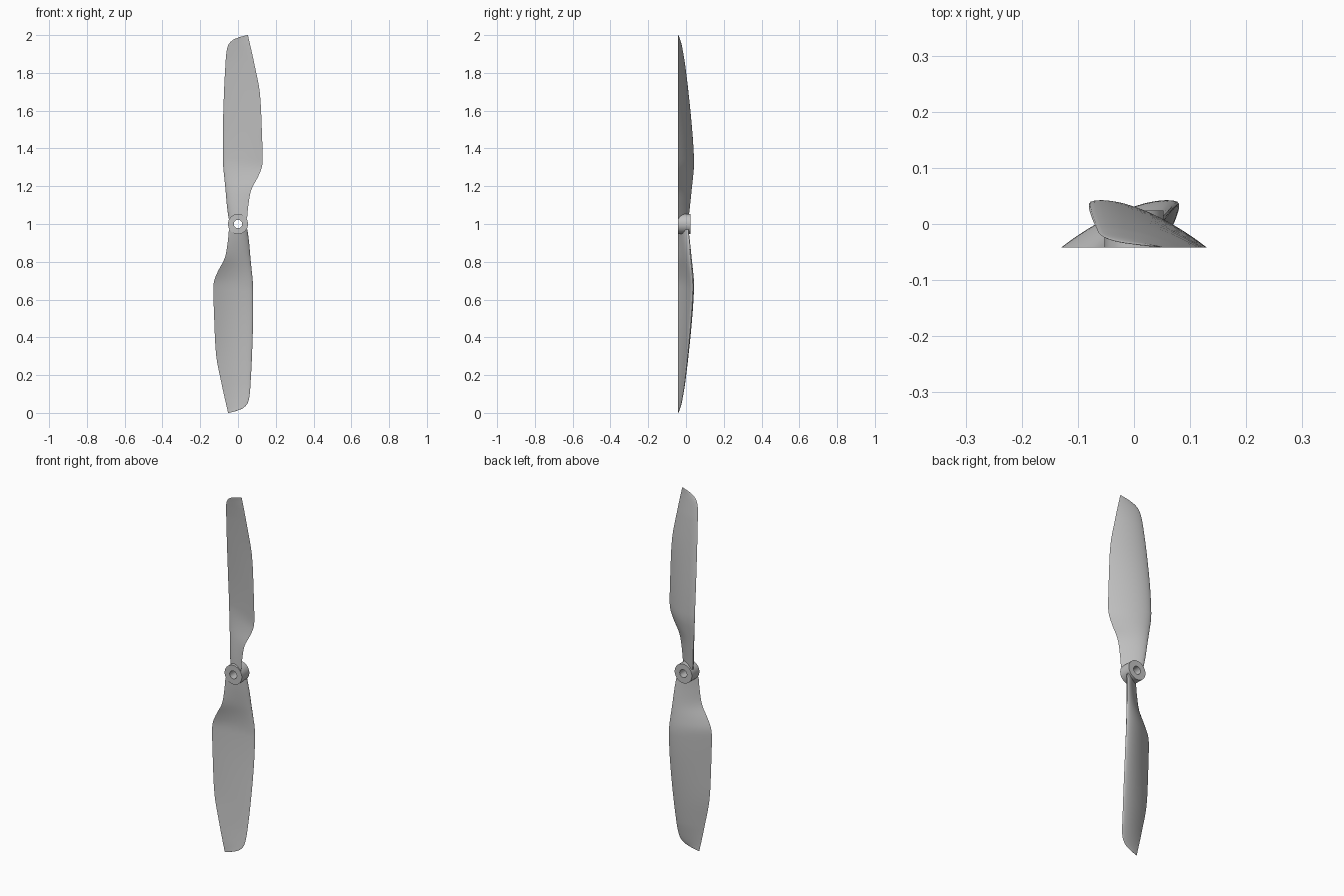
import bpy
import bmesh
import math

if "Cube" in bpy.data.objects:
    bpy.data.objects.remove(bpy.data.objects["Cube"], do_unlink=True)

FRONT = -0.042   # plane shared by the hub face and trailing edges
MID_Z = 1.0      # height of the spin axis

grey = bpy.data.materials.new("plain grey")
grey.use_nodes = True
grey.diffuse_color = (0.53, 0.53, 0.53, 1)
grey.node_tree.nodes["Principled BSDF"].inputs["Base Color"].default_value = grey.diffuse_color

# Blade stations: radius, leading x, leading y, trailing x, thickness, camber
STATIONS = [
    (0.03, -0.050, 0.008, 0.048, 0.026, 0.002),
    (0.10, -0.059, 0.016, 0.055, 0.026, 0.004),
    (0.18, -0.066, 0.024, 0.070, 0.025, 0.008),
    (0.25, -0.073, 0.031, 0.106, 0.024, 0.012),
    (0.30, -0.078, 0.035, 0.126, 0.024, 0.014),
    (0.35, -0.080, 0.036, 0.130, 0.023, 0.014),
    (0.50, -0.080, 0.027, 0.126, 0.020, 0.013),
    (0.70, -0.074, 0.008, 0.115, 0.016, 0.010),
    (0.85, -0.066, -0.009, 0.086, 0.011, 0.007),
    (0.91, -0.061, -0.018, 0.073, 0.008, 0.005),
    (0.95, -0.050, -0.025, 0.064, 0.006, 0.003),
    (0.975, -0.026, -0.032, 0.058, 0.004, 0.002),
    (0.99, 0.010, -0.037, 0.055, 0.003, 0.001),
    (1.00, 0.047, -0.041, 0.052, 0.001, 0.0),
]


def finish(bm, name):
    """Turn a bmesh into a smooth shaded object."""
    bmesh.ops.recalc_face_normals(bm, faces=bm.faces)
    mesh = bpy.data.meshes.new(name)
    bm.to_mesh(mesh)
    bm.free()
    mesh.materials.append(grey)
    obj = bpy.data.objects.new(name, mesh)
    bpy.context.collection.objects.link(obj)
    bpy.ops.object.select_all(action="DESELECT")
    obj.select_set(True)
    bpy.context.view_layer.objects.active = obj
    bpy.ops.object.shade_smooth_by_angle(angle=math.radians(40))
    return obj


def bridge(bm, a, b):
    """Join two closed rings of vertices with quads."""
    for i in range(len(a)):
        j = (i + 1) % len(a)
        bm.faces.new((a[i], a[j], b[j], b[i]))


def smooth_stations(steps=4):
    """Fill in stations with a cubic whose slopes allow uneven spacing."""
    count = len(STATIONS)

    def slope(i, k):
        lo, hi = STATIONS[max(i - 1, 0)], STATIONS[min(i + 1, count - 1)]
        return (hi[k] - lo[k]) / (hi[0] - lo[0])

    for i in range(count - 1):
        p, q = STATIONS[i], STATIONS[i + 1]
        gap = q[0] - p[0]
        for s in range(steps):
            t = s / steps
            h = t * t * (3 - 2 * t)
            m0, m1 = t * (1 - t) ** 2 * gap, t * t * (t - 1) * gap
            yield [p[k] + (q[k] - p[k]) * h + m0 * slope(i, k) + m1 * slope(i + 1, k)
                   for k in range(len(p))]
    yield STATIONS[-1]


def half_thickness(t):
    """Aerofoil shape: round nose, sharp tail, peak of one half."""
    return (1.4845 * math.sqrt(t) - 0.63 * t - 1.758 * t ** 2
            + 1.4215 * t ** 3 - 0.518 * t ** 4)


def section(station, n=14):
    """Closed aerofoil loop of (x, y) from tail over the back to the front."""
    _, lead_x, lead_y, trail_x, thick, camber = station
    loop = []
    for i in range(2 * n):
        t = (1 + math.cos(math.pi * i / n)) / 2
        side = 1 if i <= n else -1
        x = lead_x + (trail_x - lead_x) * t
        y = lead_y + (FRONT - lead_y) * t + 4 * camber * t * (1 - t)
        y += side * thick * half_thickness(t)
        loop.append((x, max(y, FRONT)))
    return loop


def blade(name, sign):
    """One blade; sign -1 gives the copy turned half way round the axis."""
    bm = bmesh.new()
    rings = []
    for st in smooth_stations():
        rings.append([bm.verts.new((sign * x, y, MID_Z + sign * st[0]))
                      for x, y in section(st)])
    for a, b in zip(rings, rings[1:]):
        bridge(bm, a, b)
    bm.faces.new(rings[0])
    bm.faces.new(rings[-1])
    finish(bm, name)


def hub(name, outer=0.053, bore=0.022, back=0.024, n=48):
    """Round collar with a through hole along y."""
    bm = bmesh.new()
    profile = [(outer, FRONT), (outer, back), (bore, back), (bore, FRONT)]
    rings = []
    for radius, y in profile:
        rings.append([bm.verts.new((radius * math.cos(math.tau * i / n), y,
                                    MID_Z + radius * math.sin(math.tau * i / n)))
                      for i in range(n)])
    for a, b in zip(rings, rings[1:] + rings[:1]):
        bridge(bm, a, b)
    finish(bm, name)


hub("hub")
blade("upper_blade", 1)
blade("lower_blade", -1)
